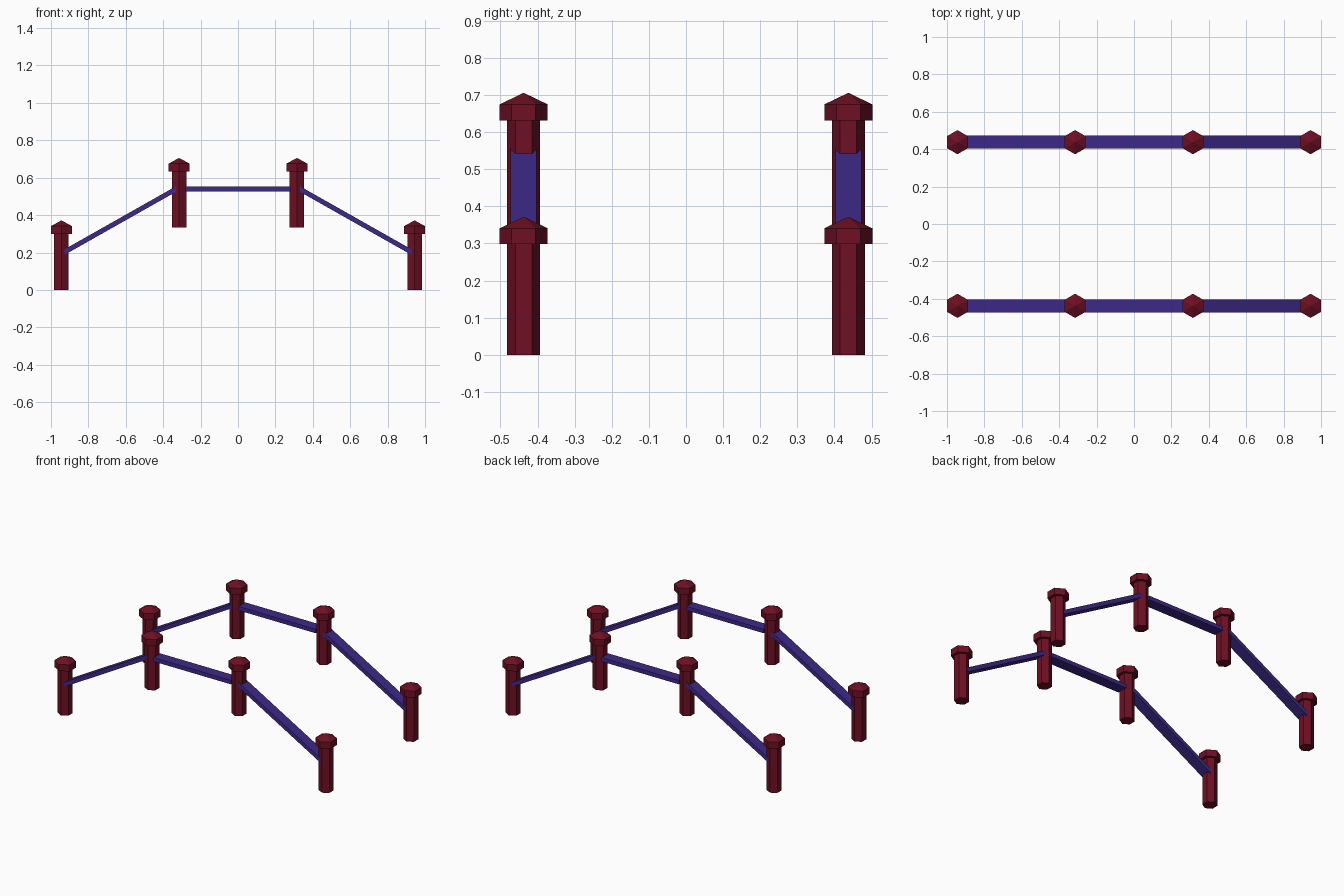
import bpy, bmesh
from math import pi, cos, sin, atan2, hypot
from mathutils import Matrix, Vector

if "Cube" in bpy.data.objects:
    bpy.data.objects.remove(bpy.data.objects["Cube"])

def material(name, color):
    m = bpy.data.materials.new(name)
    m.diffuse_color = (*color, 1)
    m.use_nodes = True
    m.node_tree.nodes["Principled BSDF"].inputs["Base Color"].default_value = m.diffuse_color
    return m

RED = material("dark_red", (0.155, 0.005, 0.017))
BLUE = material("indigo", (0.048, 0.022, 0.25))

def finish(name, bm, mat):
    bmesh.ops.recalc_face_normals(bm, faces=bm.faces)
    me = bpy.data.meshes.new(name)
    bm.to_mesh(me)
    bm.free()
    me.materials.append(mat)
    ob = bpy.data.objects.new(name, me)
    bpy.context.collection.objects.link(ob)
    return ob

def post(name, x, y, z):
    """Hexagonal post with an overhanging pointed cap, corners facing +-y."""
    bm = bmesh.new()
    rings = []
    for r, h in [(0.0445, 0), (0.0445, 0.298), (0.0645, 0.298), (0.0645, 0.341)]:
        rings.append([bm.verts.new((x + r * cos(pi / 6 + i * pi / 3),
                                    y + r * sin(pi / 6 + i * pi / 3), z + h))
                      for i in range(6)])
    apex = bm.verts.new((x, y, z + 0.372))
    bm.faces.new(rings[0][::-1])
    for i in range(6):
        j = (i + 1) % 6
        for a, b in zip(rings, rings[1:]):
            bm.faces.new((a[i], a[j], b[j], b[i]))
        bm.faces.new((rings[-1][i], rings[-1][j], apex))
    finish(name, bm, RED)

def rail(name, y, start, end):
    """Flat plank between two (x, z) points."""
    dx, dz = end[0] - start[0], end[1] - start[1]
    mid = Vector(((start[0] + end[0]) / 2, y, (start[1] + end[1]) / 2))
    bm = bmesh.new()
    bmesh.ops.create_cube(bm, size=1, matrix=Matrix.Translation(mid)
                          @ Matrix.Rotation(-atan2(dz, dx), 4, 'Y')
                          @ Matrix.Diagonal((hypot(dx, dz), 0.07, 0.026, 1)))
    finish(name, bm, BLUE)

for side, y in (("front", -0.4375), ("back", 0.4375)):
    # Low posts at the ends, raised posts in the middle
    for end, s in (("left", -1), ("right", 1)):
        post(f"{side}_{end}_outer_post", s * 0.944, y, 0)
        post(f"{side}_{end}_inner_post", s * 0.315, y, 0.334)
        rail(f"{side}_{end}_sloped_rail", y, (s * 0.93, 0.201), (s * 0.325, 0.543))
    rail(f"{side}_level_rail", y, (-0.28, 0.54), (0.28, 0.54))
